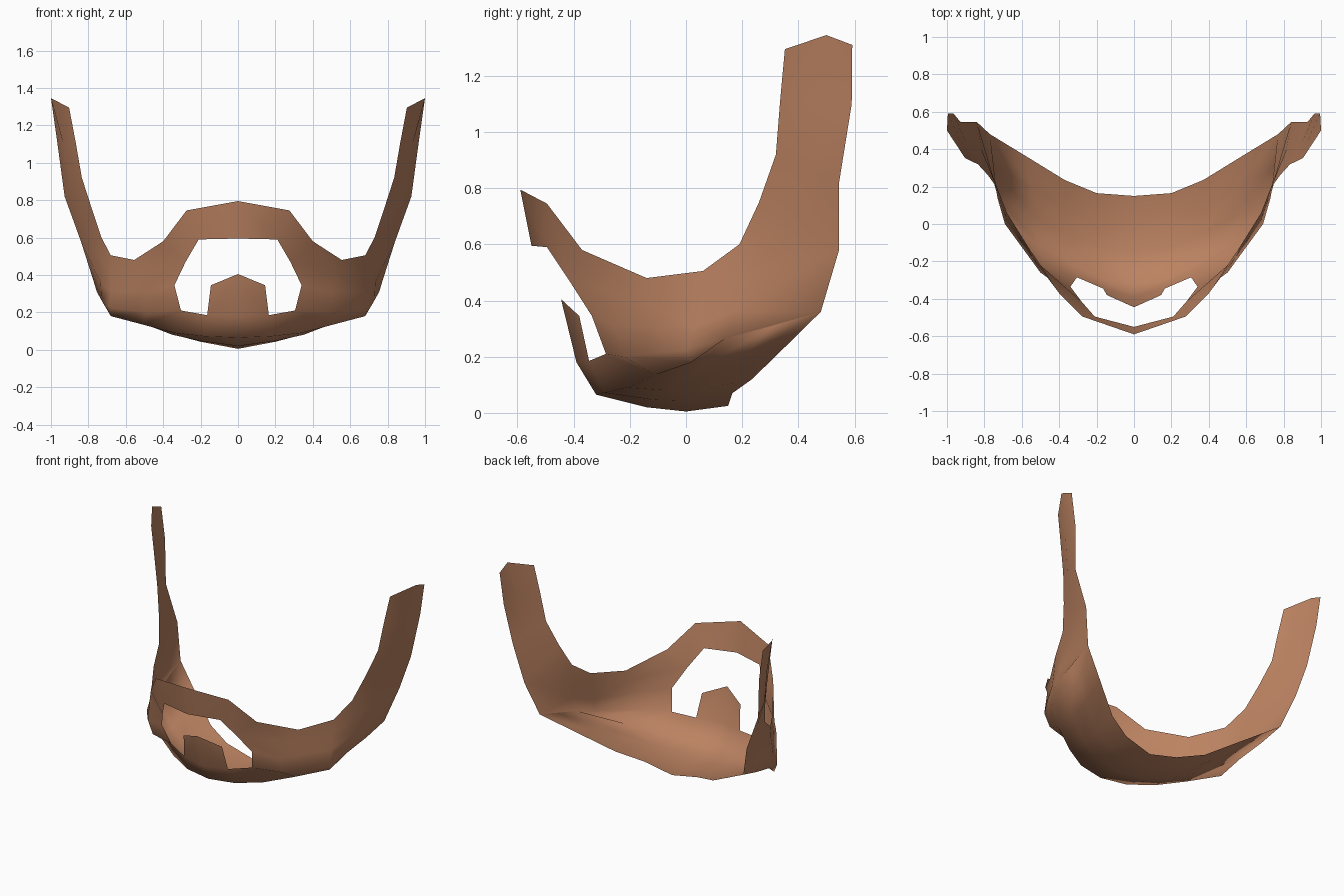
import bpy, bmesh

if "Cube" in bpy.data.objects:
    bpy.data.objects.remove(bpy.data.objects["Cube"])

brown = bpy.data.materials.new("warm_brown")
brown.diffuse_color = (0.50, 0.225, 0.12, 1)
brown.use_nodes = True
brown.node_tree.nodes["Principled BSDF"].inputs["Base Color"].default_value = brown.diffuse_color

# Half cross-sections: upper edge, mouth opening, jaw ridge, underside, back edge
centre = [(0, -.59, .795), (0, -.55, .595), (0, -.445, .405), (0, -.39, .18),
          (0, -.32, .065), (0, -.14, .02), (0, 0, .005), (0, .15, .025)]
lip = [(.275, -.495, .745), (.21, -.495, .59), (.145, -.38, .345), (.165, -.345, .185),
       (.18, -.29, .072), (.2, -.12, .047), (.2, .02, .043), (.2, .165, .07)]
mouth_corner = [(.40, -.37, .58), (.28, -.415, .47), (.34, -.335, .345), (.305, -.285, .21),
                (.34, -.21, .09), (.35, -.06, .08), (.36, .08, .085), (.37, .235, .12)]
cheek = [(.555, -.14, .48), (.535, -.19, .41), (.50, -.26, .31), (.49, -.22, .20),
         (.51, -.11, .135), (.52, .03, .145), (.54, .19, .185), (.57, .358, .24)]
jaw = [(.68, .06, .505), (.68, .05, .41), (.68, .03, .31), (.69, .0, .225),
       (.68, .02, .18), (.73, .14, .265), (.755, .31, .31), (.77, .48, .36)]
# Sideburn cross-sections from front edge to back edge
side_low = [(.73, .19, .60), (.735, .19, .48), (.735, .17, .36)]
burn_low = [(.78, .26, .75), (.815, .40, .66), (.84, .545, .58)]
burn_mid = [(.835, .32, .92), (.895, .43, .87), (.927, .545, .82)]
burn_high = [(.868, .335, 1.11), (.935, .46, 1.105), (.965, .59, 1.10)]
burn_tip = [(.903, .352, 1.295), (1.0, .50, 1.345), (.995, .592, 1.31)]

bm = bmesh.new()


def verts(points):
    return [bm.verts.new(p) for p in points]


def bridge(a, b, skip=()):
    for i in range(min(len(a), len(b)) - 1):
        if i not in skip:
            bm.faces.new((a[i], a[i + 1], b[i + 1], b[i]))


# Chin and cheeks, leaving the mouth open
cols = [verts(c) for c in (centre, lip, mouth_corner, cheek, jaw)]
for a, b, skip in zip(cols, cols[1:], ((1,), (1, 2), (), ())):
    bridge(a, b, skip)

# Side of the jaw up to the sideburn
j = cols[-1]
s = verts(side_low) + [j[5]]
bridge(j[:4], s)
bm.faces.new((j[3], j[4], j[5]))
strips = [verts(c) for c in (burn_low, burn_mid, burn_high, burn_tip)]
bridge(s, strips[0] + [j[7]])
bm.faces.new((j[5], j[6], j[7]))
for a, b in zip(strips, strips[1:]):
    bridge(a, b)

bmesh.ops.recalc_face_normals(bm, faces=bm.faces)
# Make the front of the chin face outward
bm.normal_update()
if cols[0][3].normal.y > 0:
    bmesh.ops.reverse_faces(bm, faces=bm.faces)
mesh = bpy.data.meshes.new("beard")
bm.to_mesh(mesh)
bm.free()
mesh.materials.append(brown)
mesh.polygons.foreach_set("use_smooth", [True] * len(mesh.polygons))

beard = bpy.data.objects.new("beard", mesh)
bpy.context.collection.objects.link(beard)
mirror = beard.modifiers.new("mirror", 'MIRROR')
mirror.use_clip = True
